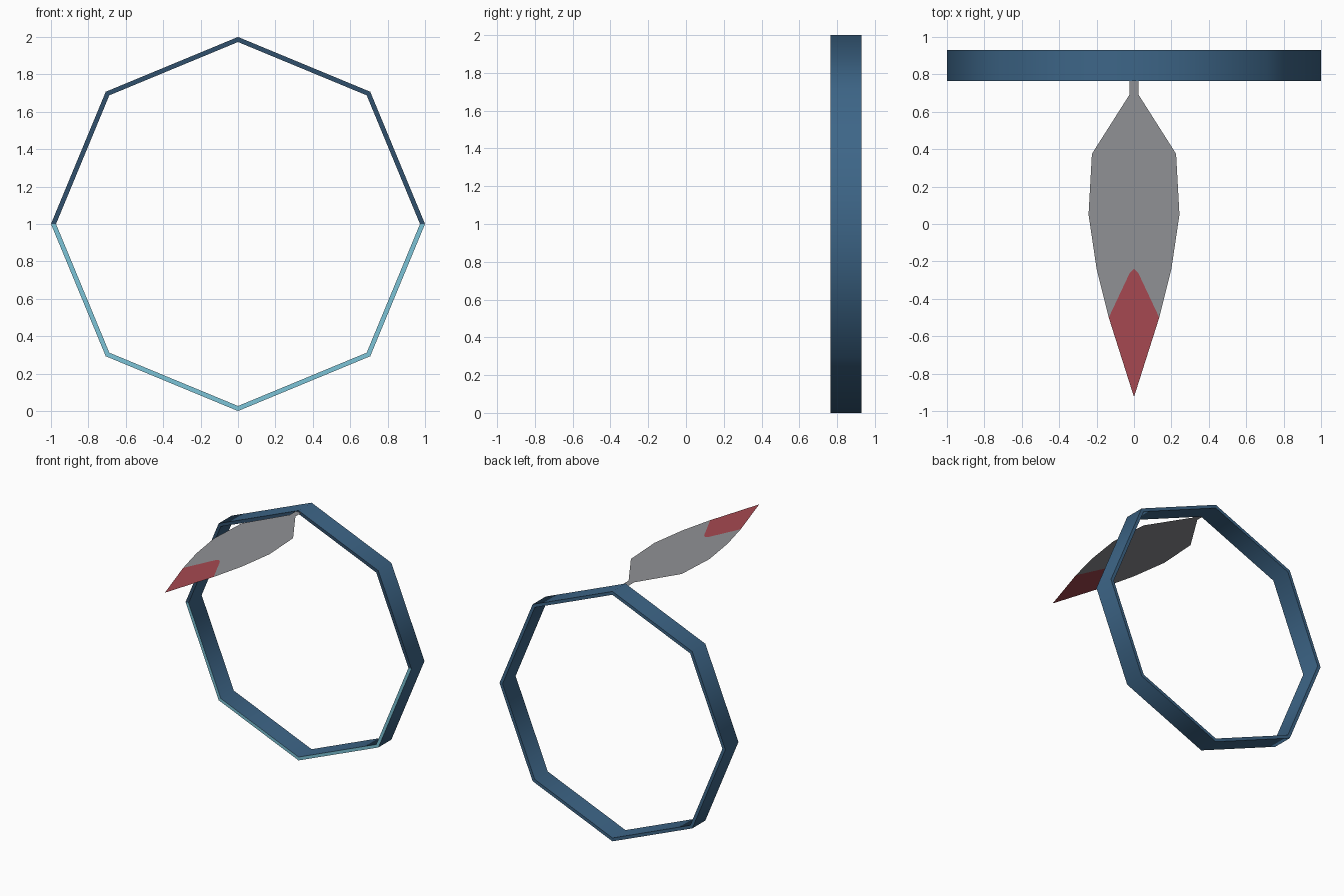
import bpy, bmesh, math

if "Cube" in bpy.data.objects:
    bpy.data.objects.remove(bpy.data.objects["Cube"])


def material(name, rgb):
    m = bpy.data.materials.new(name)
    m.diffuse_color = (*rgb, 1)
    m.use_nodes = True
    m.node_tree.nodes["Principled BSDF"].inputs["Base Color"].default_value = m.diffuse_color
    return m


blue = material("blue", (0.047, 0.132, 0.245))
navy = material("dark blue", (0.03, 0.08, 0.15))
cyan = material("light cyan", (0.2, 0.55, 0.68))
grey = material("grey", (0.28, 0.285, 0.3))
red = material("red", (0.38, 0.066, 0.082))


def make_object(name, bm, mats):
    mesh = bpy.data.meshes.new(name)
    bm.to_mesh(mesh)
    bm.free()
    ob = bpy.data.objects.new(name, mesh)
    bpy.context.collection.objects.link(ob)
    for m in mats:
        mesh.materials.append(m)
    return ob


# Octagonal ring: square section swept round the y axis
SIDES, R_OUT, R_IN, Y0, Y1 = 8, 1.0, 0.973, 0.765, 0.93
section = [(R_OUT, Y0), (R_OUT, Y1), (R_IN, Y1), (R_IN, Y0)]
bm = bmesh.new()
rings = []
for i in range(SIDES):
    a = math.tau * i / SIDES
    rings.append([bm.verts.new((r * math.cos(a), y, 1 + r * math.sin(a)))
                  for r, y in section])
for i in range(SIDES):
    p, q = rings[i], rings[(i + 1) % SIDES]
    for k in range(4):
        n = (k + 1) % 4
        f = bm.faces.new((p[k], p[n], q[n], q[k]))
        if k == 3:  # front rim: dark above, light below
            f.material_index = 1 if f.calc_center_median().z > 1 else 2
bmesh.ops.recalc_face_normals(bm, faces=bm.faces)
ring = make_object("octagon_ring", bm, [blue, navy, cyan])
bpy.context.view_layer.objects.active = ring
ring.select_set(True)
bpy.ops.object.shade_smooth_by_angle(angle=math.radians(60))
ring.select_set(False)

# Flat blade with a stem and a red tip, each half mirrored in x
Z = 1.988
grey_half = [(0, 0.8), (0.025, 0.8), (0.025, 0.69), (0.225, 0.375),
             (0.243, 0.05), (0.2, -0.24), (0.135, -0.5), (0.022, -0.26),
             (0, -0.24)]
red_half = [(0, -0.24), (0.022, -0.26), (0.135, -0.5), (0, -0.925)]
bm = bmesh.new()
for side in (1, -1):
    for index, half in enumerate((grey_half, red_half)):
        pts = half[::-1] if side > 0 else half
        f = bm.faces.new([bm.verts.new((side * x, y, Z)) for x, y in pts])
        f.material_index = index
        f.normal_update()
        if f.normal.z < 0:
            f.normal_flip()
bmesh.ops.remove_doubles(bm, verts=bm.verts, dist=1e-5)
make_object("flat_blade", bm, [grey, red])
